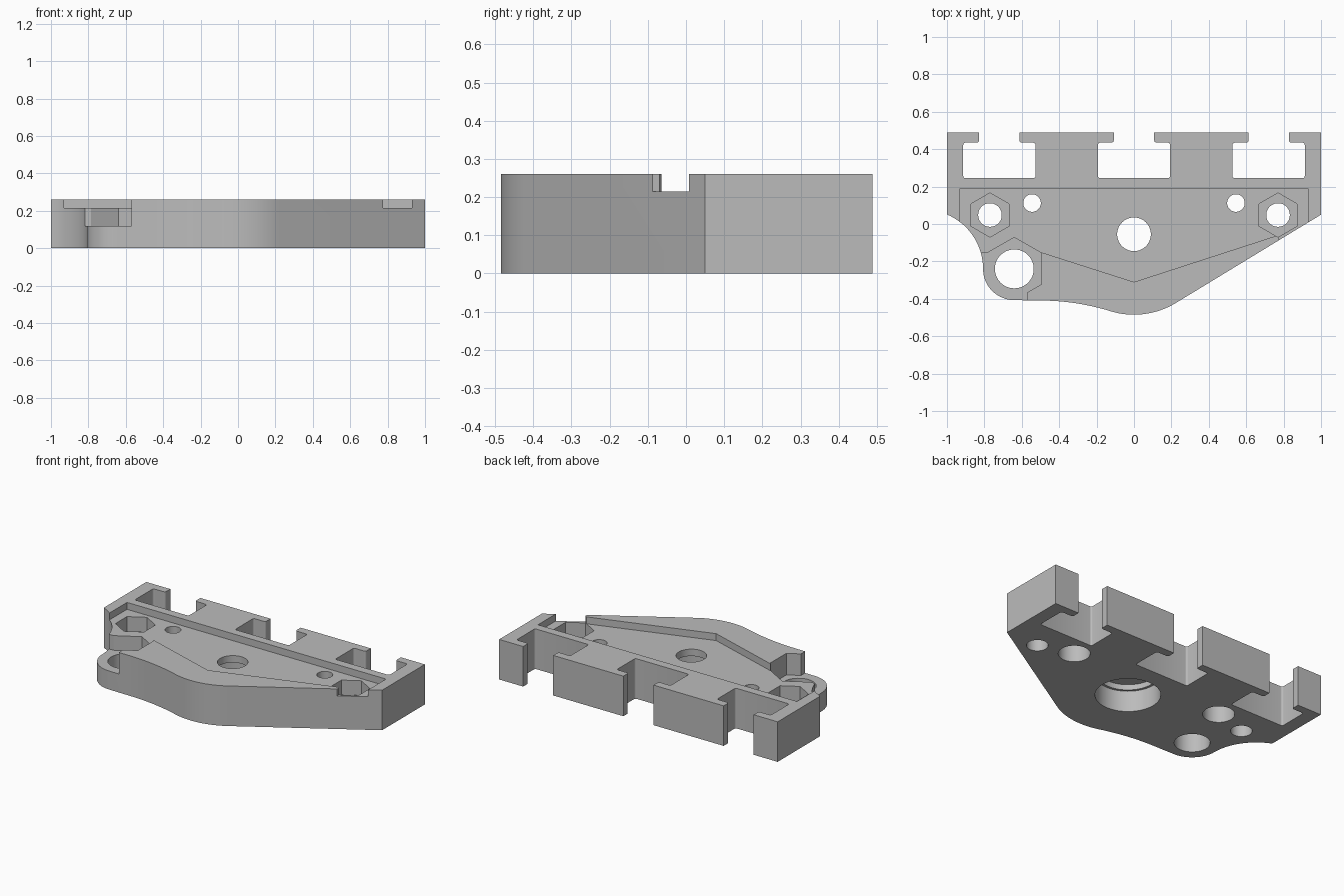
import bpy, bmesh
from math import sin, cos, radians

cube = bpy.data.objects.get("Cube")
if cube:
    bpy.data.objects.remove(cube, do_unlink=True)

HEIGHT, FLOOR, NUT_FLOOR = 0.26, 0.215, 0.12
ABOVE, BELOW = 0.4, -0.1

grey = bpy.data.materials.new("plain grey")
grey.use_nodes = True
colour = (0.5, 0.5, 0.5, 1)
grey.diffuse_color = colour
grey.node_tree.nodes["Principled BSDF"].inputs["Base Color"].default_value = colour


def arc(cx, cy, r, start, end, steps=16):
    angles = [radians(start + (end - start) * i / steps) for i in range(steps + 1)]
    return [(cx + r * cos(a), cy + r * sin(a)) for a in angles]


def ring(cx, cy, r, sides=48, turn=0):
    return arc(cx, cy, r, turn, turn + 360, sides)[:-1]


def prism(name, outline, z0, z1, rounding=0):
    bm = bmesh.new()
    face = bm.faces.new([bm.verts.new((x, y, z0)) for x, y in outline])
    moved = bmesh.ops.extrude_face_region(bm, geom=[face])["geom"]
    for v in moved:
        if isinstance(v, bmesh.types.BMVert):
            v.co.z = z1
    if rounding:
        upright = [e for e in bm.edges if abs(e.verts[0].co.z - e.verts[1].co.z) > 0.01]
        bmesh.ops.bevel(bm, geom=upright, offset=rounding, segments=4,
                        profile=0.5, affect='EDGES')
    bmesh.ops.recalc_face_normals(bm, faces=bm.faces)
    mesh = bpy.data.meshes.new(name)
    bm.to_mesh(mesh)
    bm.free()
    mesh.materials.append(grey)
    obj = bpy.data.objects.new(name, mesh)
    bpy.context.collection.objects.link(obj)
    return obj


# Plate outline: straight back, concave flank, round ear, wavy front, slanted side
outline = [(1, 0.05), (1, 0.488), (-1, 0.488)]
outline += arc(-1.123, -0.24, 0.316, 67, 0)
outline += arc(-0.64, -0.24, 0.167, 180, 270)[1:]
outline += arc(-0.506, -1.709, 1.3, 90, 73)
outline += arc(0, -0.055, 0.43, 253, 301)
plate = prism("mounting_plate", outline, 0, HEIGHT)


def cut(shape, z0, z1, rounding=0):
    cutter = prism("cutter", shape, z0, z1, rounding)
    cutter.hide_render = True
    mod = plate.modifiers.new("cut", 'BOOLEAN')
    mod.operation, mod.solver, mod.object = 'DIFFERENCE', 'EXACT', cutter
    bpy.context.view_layer.objects.active = plate
    bpy.ops.object.modifier_apply(modifier=mod.name)
    bpy.data.objects.remove(cutter, do_unlink=True)


# T-shaped slots along the back edge
for cx in (-0.72, 0, 0.72):
    half = [(0.108, 0.6), (0.108, 0.435), (0.193, 0.435), (0.193, 0.245)]
    slot = [(cx + x, y) for x, y in half] + [(cx - x, y) for x, y in reversed(half)]
    cut(slot, BELOW, ABOVE, 0.012)

# Shallow top recess, open at both flanks
cut([(-0.93, 0.19), (-0.93, -0.2), (-0.6, -0.2), (-0.5, -0.15), (0, -0.31),
     (0.77, -0.06), (0.79, -0.2), (0.93, -0.2), (0.93, 0.19)], FLOOR, ABOVE)

# Ear pocket: half a hexagon that opens to the outside
cut([(-0.95, -0.155), (-0.785, -0.155), (-0.64, -0.072), (-0.495, -0.155),
     (-0.495, -0.322), (-0.57, -0.365), (-0.57, -0.6), (-0.95, -0.6)], NUT_FLOOR, ABOVE)
cut(ring(-0.64, -0.24, 0.104), BELOW, ABOVE)

# Nut pockets with bolt holes, and counterbored screw holes
for side in (-1, 1):
    cut(ring(side * 0.77, 0.048, 0.118, 6, 30), NUT_FLOOR, ABOVE)
    cut(ring(side * 0.77, 0.048, 0.063), BELOW, ABOVE)
    cut(ring(side * 0.545, 0.112, 0.047), BELOW, ABOVE)
    cut(ring(side * 0.545, 0.112, 0.093), BELOW, NUT_FLOOR)

# Central hole with a stepped bore from below
for radius, top in ((0.09, ABOVE), (0.175, 0.17), (0.19, 0.135)):
    cut(ring(0, -0.055, radius, 64), BELOW, top)

bpy.ops.object.select_all(action='DESELECT')
plate.select_set(True)
bpy.context.view_layer.objects.active = plate
bpy.ops.object.shade_smooth_by_angle(angle=radians(25))
